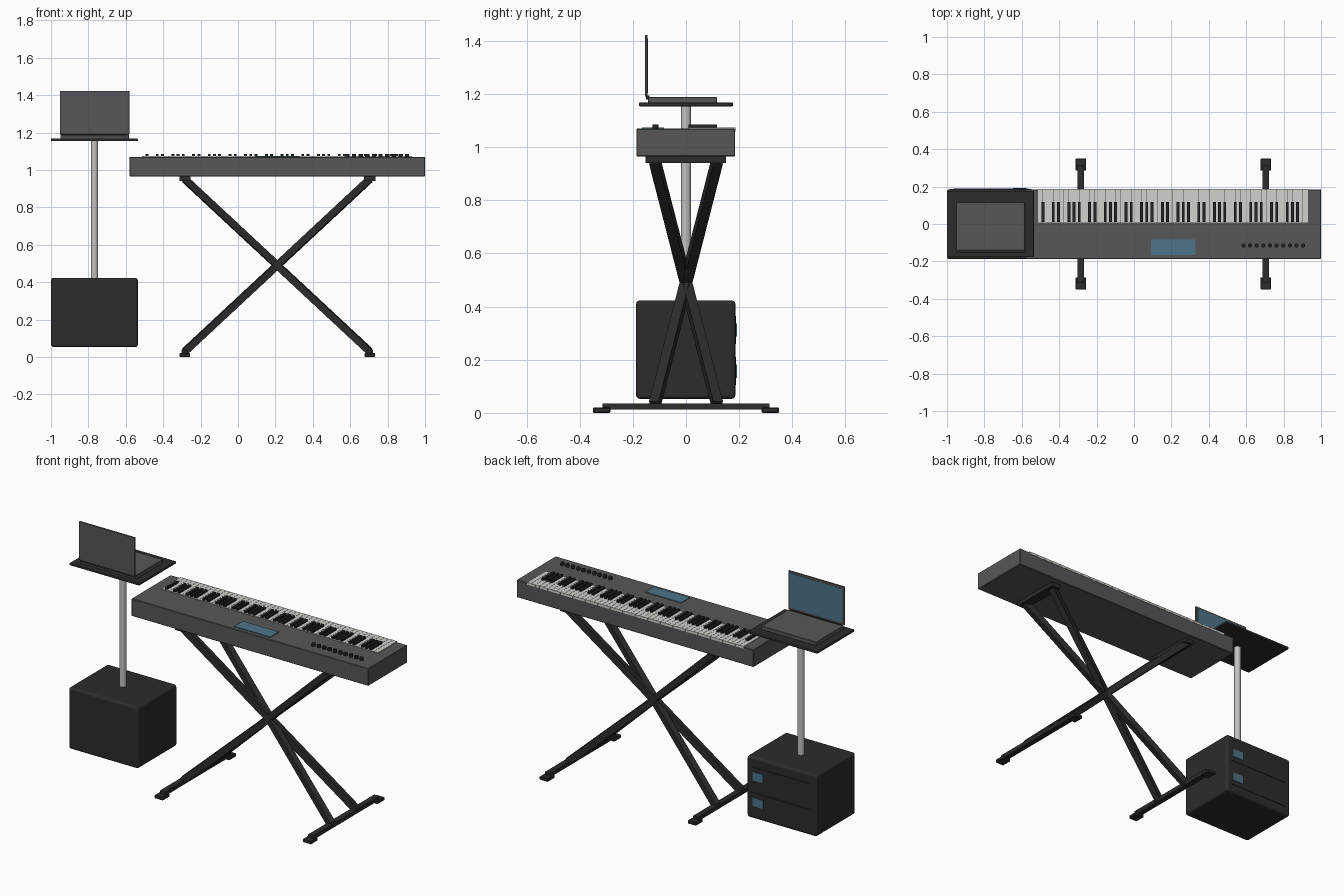
import bpy, math
from mathutils import Vector

if "Cube" in bpy.data.objects:
    bpy.data.objects.remove(bpy.data.objects["Cube"])


def material(name, r, g, b):
    m = bpy.data.materials.new(name)
    m.diffuse_color = (r, g, b, 1)
    m.use_nodes = True
    m.node_tree.nodes["Principled BSDF"].inputs["Base Color"].default_value = m.diffuse_color
    return m


DARK = material("charcoal", 0.025, 0.025, 0.025)
GREY = material("body_grey", 0.095, 0.095, 0.1)
WHITE = material("key_white", 0.65, 0.64, 0.61)
BLACK = material("key_black", 0.017, 0.017, 0.017)
BLUE = material("screen_blue", 0.075, 0.175, 0.25)
STEEL = material("pole_grey", 0.55, 0.54, 0.53)


def add_bevel(obj, width, segments):
    mod = obj.modifiers.new("bevel", "BEVEL")
    mod.width = width
    mod.segments = segments


def box(name, x, y, z, mat, bevel=0, segments=1):
    """Box from (min, max) ranges on each axis."""
    bpy.ops.mesh.primitive_cube_add(size=1)
    o = bpy.context.object
    o.name = name
    for v in o.data.vertices:
        v.co = [r[0] if c < 0 else r[1] for c, r in zip(v.co, (x, y, z))]
    o.data.materials.append(mat)
    if bevel:
        add_bevel(o, bevel, segments)
    return o


def cylinder(name, x, y, z0, z1, radius, sides, mat):
    bpy.ops.mesh.primitive_cylinder_add(vertices=sides, radius=radius, depth=z1 - z0,
                                        location=(x, y, (z0 + z1) / 2))
    o = bpy.context.object
    o.name = name
    o.data.materials.append(mat)
    bpy.ops.object.shade_smooth_by_angle()
    return o


def bar(name, a, b, width, mat):
    """Square bar between two points."""
    a, b = Vector(a), Vector(b)
    h = width / 2
    o = box(name, (-h, h), (-h, h), (-(b - a).length / 2, (b - a).length / 2), mat)
    o.location = (a + b) / 2
    o.rotation_euler = (b - a).to_track_quat('Z', 'Y').to_euler()
    return o


# Keyboard body
box("keyboard_body", (-0.58, 1.0), (-0.187, 0.185), (0.965, 1.07), GREY, 0.003)

# 52 white keys, with black keys in the piano pattern starting on A
X0, PITCH = -0.515, 1.445 / 52
for i in range(52):
    x = X0 + i * PITCH
    box("white_key", (x + 0.0007, x + PITCH - 0.0007), (0.007, 0.187), (1.06, 1.074), WHITE)
    if i % 7 in (0, 2, 3, 5, 6) and i < 51:
        xb = x + PITCH
        box("black_key", (xb - 0.0075, xb + 0.0075), (0.01, 0.117), (1.065, 1.086), BLACK)

# Control panel: display and knobs
box("panel_display", (0.09, 0.33), (-0.165, -0.083), (1.069, 1.074), BLUE)
for i in range(10):
    cylinder("knob", 0.585 + i * 0.0355, -0.115, 1.068, 1.086, 0.011, 16, BLACK)

# Crossed stand: four diagonal bars, two feet, two top rests
CX, HALF = 0.21, 0.494
for sx in (-1, 1):
    xs = CX + sx * HALF
    for sy in (-1, 1):
        bar("stand_bar", (xs, sy * 0.118, 0.03), (CX - sx * HALF, -sy * 0.118, 0.95), 0.037, DARK)
        box("foot_pad", (xs - 0.028, xs + 0.028), sorted((sy * 0.285, sy * 0.35)),
            (0, 0.02), DARK, 0.003)
    box("foot_bar", (xs - 0.017, xs + 0.017), (-0.315, 0.315), (0.012, 0.036), DARK)
    box("top_rest", (xs - 0.03, xs + 0.03), (-0.153, 0.15), (0.94, 0.967), DARK)

# Cabinet with two rear panels and their displays
box("cabinet", (-1.0, -0.535), (-0.188, 0.186), (0.053, 0.423), DARK, 0.014, 3)
for z in (0.105, 0.26):
    box("rear_panel", (-0.965, -0.565), (0.18, 0.189), (z, z + 0.105), DARK)
    box("rear_display", (-0.648, -0.578), (0.185, 0.192), (z + 0.027, z + 0.077), BLUE)

# Pole and tray
cylinder("pole", -0.767, 0, 0.415, 1.16, 0.019, 32, STEEL)
box("tray", (-1.0, -0.535), (-0.177, 0.177), (1.154, 1.168), DARK, 0.004, 2)

# Laptop, lid standing at the front and screen facing back
box("laptop_base", (-0.95, -0.583), (-0.143, 0.116), (1.166, 1.189), GREY, 0.002)
box("laptop_hinge", (-0.94, -0.593), (-0.15, -0.137), (1.18, 1.194), DARK)
box("laptop_lid", (-0.953, -0.58), (-0.154, -0.144), (1.19, 1.423), GREY, 0.002)
box("laptop_screen", (-0.94, -0.593), (-0.146, -0.1425), (1.205, 1.41), BLUE)
